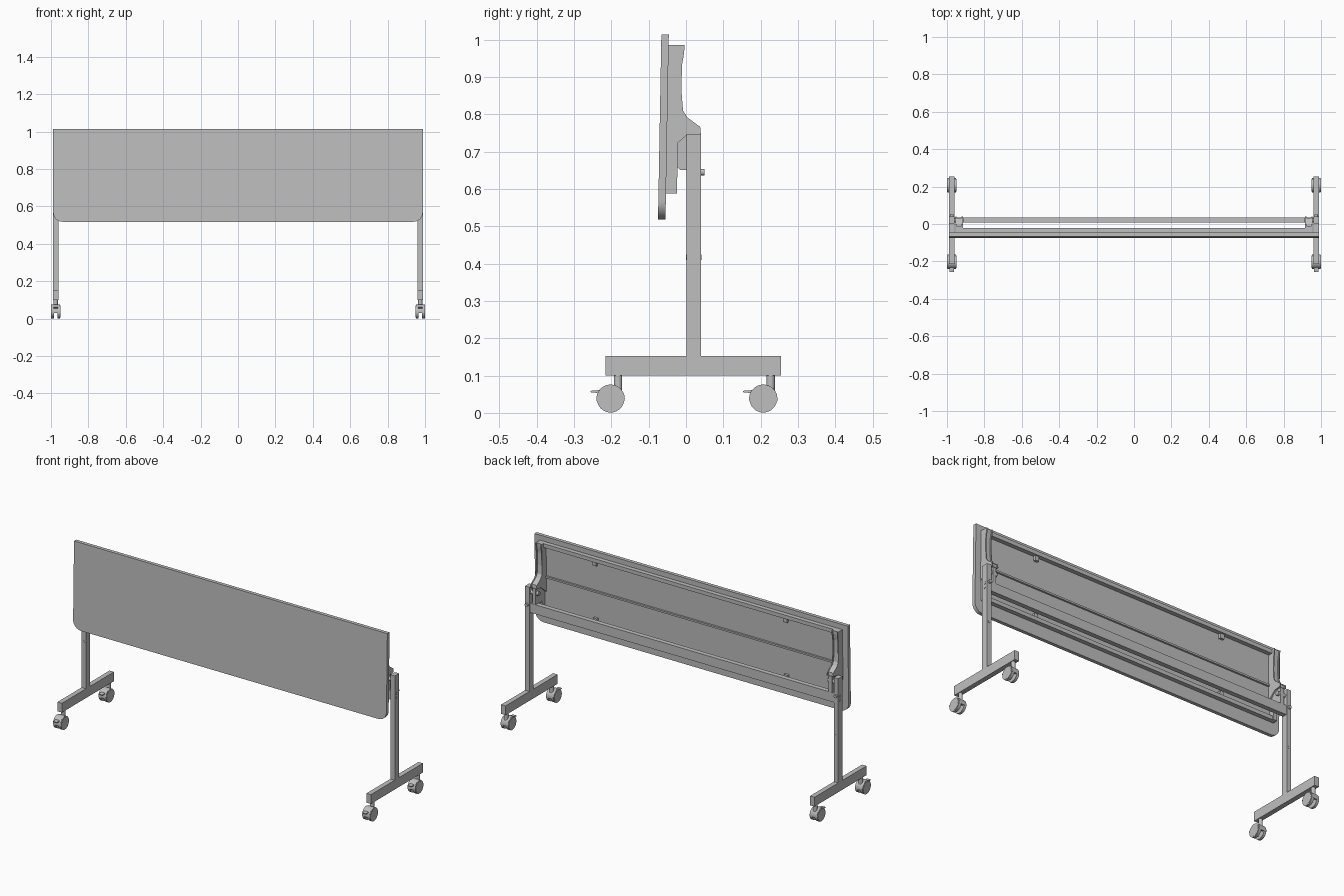
import bpy, bmesh, math
from mathutils import Matrix, Vector

if "Cube" in bpy.data.objects:
    bpy.data.objects.remove(bpy.data.objects["Cube"], do_unlink=True)

grey = bpy.data.materials.new("light grey")
grey.use_nodes = True
colour = (0.52, 0.52, 0.52, 1)
grey.diffuse_color = colour
grey.node_tree.nodes["Principled BSDF"].inputs["Base Color"].default_value = colour

TILT, MID_Z = 0.018, 0.766


def finish(name, bm, tilt=False, smooth=False):
    if tilt:  # lean with the table top
        for v in bm.verts:
            v.co.y += TILT * (v.co.z - MID_Z)
    bmesh.ops.recalc_face_normals(bm, faces=bm.faces)
    mesh = bpy.data.meshes.new(name)
    bm.to_mesh(mesh)
    bm.free()
    mesh.materials.append(grey)
    ob = bpy.data.objects.new(name, mesh)
    bpy.context.collection.objects.link(ob)
    if smooth:
        bpy.ops.object.select_all(action='DESELECT')
        ob.select_set(True)
        bpy.context.view_layer.objects.active = ob
        bpy.ops.object.shade_smooth_by_angle(angle=math.radians(30))
    return ob


def box(name, x, y, z, tilt=False):
    bm = bmesh.new()
    bmesh.ops.create_cube(bm, size=1)
    for v in bm.verts:
        v.co = Vector([(a + b) / 2 + c * (b - a) for c, (a, b) in zip(v.co, (x, y, z))])
    return finish(name, bm, tilt)


def prism(name, pts, axis, a, b, tilt=False, smooth=False):
    """Extrude a (y, z) outline along x, or an (x, z) outline along y."""
    bm = bmesh.new()
    put = (lambda p, d: (d, p[0], p[1])) if axis == 'x' else (lambda p, d: (p[0], d, p[1]))
    face = bm.faces.new([bm.verts.new(put(p, a)) for p in pts])
    new = bmesh.ops.extrude_face_region(bm, geom=[face])["geom"]
    move = Vector(put((0, 0), b - a))
    bmesh.ops.translate(bm, vec=move, verts=[g for g in new if isinstance(g, bmesh.types.BMVert)])
    return finish(name, bm, tilt, smooth)


def cylinder(name, centre, radius, length, axis, sides=24):
    bm = bmesh.new()
    turn = {'x': Matrix.Rotation(math.pi / 2, 4, 'Y'),
            'y': Matrix.Rotation(math.pi / 2, 4, 'X'), 'z': Matrix()}[axis]
    bmesh.ops.create_cone(bm, cap_ends=True, segments=sides, radius1=radius, radius2=radius,
                          depth=length, matrix=Matrix.Translation(centre) @ turn)
    return finish(name, bm, smooth=True)


def arc(cx, cz, r, start, end, n=8):
    angles = [math.radians(start + (end - start) * i / n) for i in range(n + 1)]
    return [(cx + r * math.cos(t), cz + r * math.sin(t)) for t in angles]


def span(s, a, b):
    return tuple(sorted((s * a, s * b)))


# Table top with square upper and rounded lower corners
W, R, LOW, HIGH = 0.988, 0.05, 0.518, 1.014
outline = [(W, HIGH), (-W, HIGH)] + arc(R - W, LOW + R, R, 180, 270) + arc(W - R, LOW + R, R, 270, 360)
prism("table_top", outline, 'y', -0.0705, -0.0505, tilt=True, smooth=True)

# Frame rails on the back of the top
for name, z0, z1, depth in (("upper_rail", 0.963, 0.985, -0.026),
                            ("middle_rib", 0.782, 0.792, -0.040),
                            ("lower_rail", 0.588, 0.610, -0.026)):
    box(name, (-0.93, 0.93), (-0.0505, depth), (z0, z1), tilt=True)

# Crossbar between the posts
box("crossbar", (-0.96, 0.96), (0.008, 0.035), (0.602, 0.655))

ARM = [(-0.05, 0.985), (-0.004, 0.985), (-0.005, 0.965), (-0.011, 0.93), (-0.012, 0.86),
       (-0.008, 0.81), (0.003, 0.792), (0.038, 0.766), (0.04, 0.747), (0.0, 0.742), (-0.05, 0.70)]
PIVOT = [(-0.012, 0.742), (-0.012, 0.735), (-0.024, 0.73), (-0.024, 0.66), (-0.015, 0.65),
         (0.034, 0.65), (0.034, 0.745)]


def caster(side, label, x, y):
    name = f"{side}_{label}_caster"
    z, r = 0.038, 0.038
    for i in (-1, 1):
        cylinder(f"{name}_wheel", (x + i * 0.0165, y, z), r - 0.001, 0.015, 'x', 32)
        cylinder(f"{name}_hub_cap", (x + i * 0.0245, y, z), r - 0.005, 0.002, 'x', 32)
    # Curved hood over the wheel pair
    hood = arc(y, z, r, -10, 190, 16) + arc(y, z, r - 0.014, 190, -10, 16)
    prism(f"{name}_hood", hood, 'x', x - 0.022, x + 0.022, smooth=True)
    cylinder(f"{name}_axle", (x, y, z), 0.008, 0.03, 'x', 16)
    cylinder(f"{name}_stem", (x, y + 0.02, 0.079), 0.011, 0.044, 'z', 20)
    pedal = [(y - 0.055, 0.059), (y - 0.03, 0.061), (y - 0.03, 0.053), (y - 0.053, 0.055)]
    prism(f"{name}_brake_pedal", pedal, 'x', x - 0.012, x + 0.012)


for s, side in ((1, "left"), (-1, "right")):
    # Post and foot
    leg = span(s, 0.96, 0.988)
    box(f"{side}_post", leg, (0.001, 0.04), (0.153, 0.747))
    box(f"{side}_foot", leg, (-0.215, 0.254), (0.10, 0.153))
    for z in (0.641, 0.617):
        cylinder(f"{side}_post_bolt", (s * 0.988, 0.021, z), 0.008, 0.004, 'x', 20)
    for y in (0.001, 0.04):
        cylinder(f"{side}_post_plug", (s * 0.974, y, 0.417), 0.007, 0.002, 'y', 16)
    cylinder(f"{side}_post_knob", (s * 0.974, 0.044, 0.645), 0.009, 0.012, 'y', 16)

    # End rail, folding arm and pivot bracket
    box(f"{side}_end_rail", span(s, 0.925, 0.95), (-0.0505, -0.021), (0.588, 0.985), tilt=True)
    for a, b in ((0.915, 0.921), (0.948, 0.954)):
        prism(f"{side}_arm_plate", ARM, 'x', s * a, s * b)
    core = [(y - 0.006 if y > -0.03 else y, z) for y, z in ARM]
    prism(f"{side}_arm_core", core, 'x', s * 0.921, s * 0.948)
    prism(f"{side}_pivot_bracket", PIVOT, 'x', s * 0.924, s * 0.945)
    cylinder(f"{side}_pivot_pin", (s * 0.937, 0.02, 0.715), 0.012, 0.05, 'x', 20)

    # Small clips against the upper and lower rails
    for z in (0.95, 0.623):
        box(f"{side}_rail_clip", span(s, 0.59, 0.614), (-0.053, -0.036), (z - 0.013, z + 0.013), tilt=True)

    caster(side, "front", s * 0.9745, -0.202)
    caster(side, "back", s * 0.9745, 0.207)
